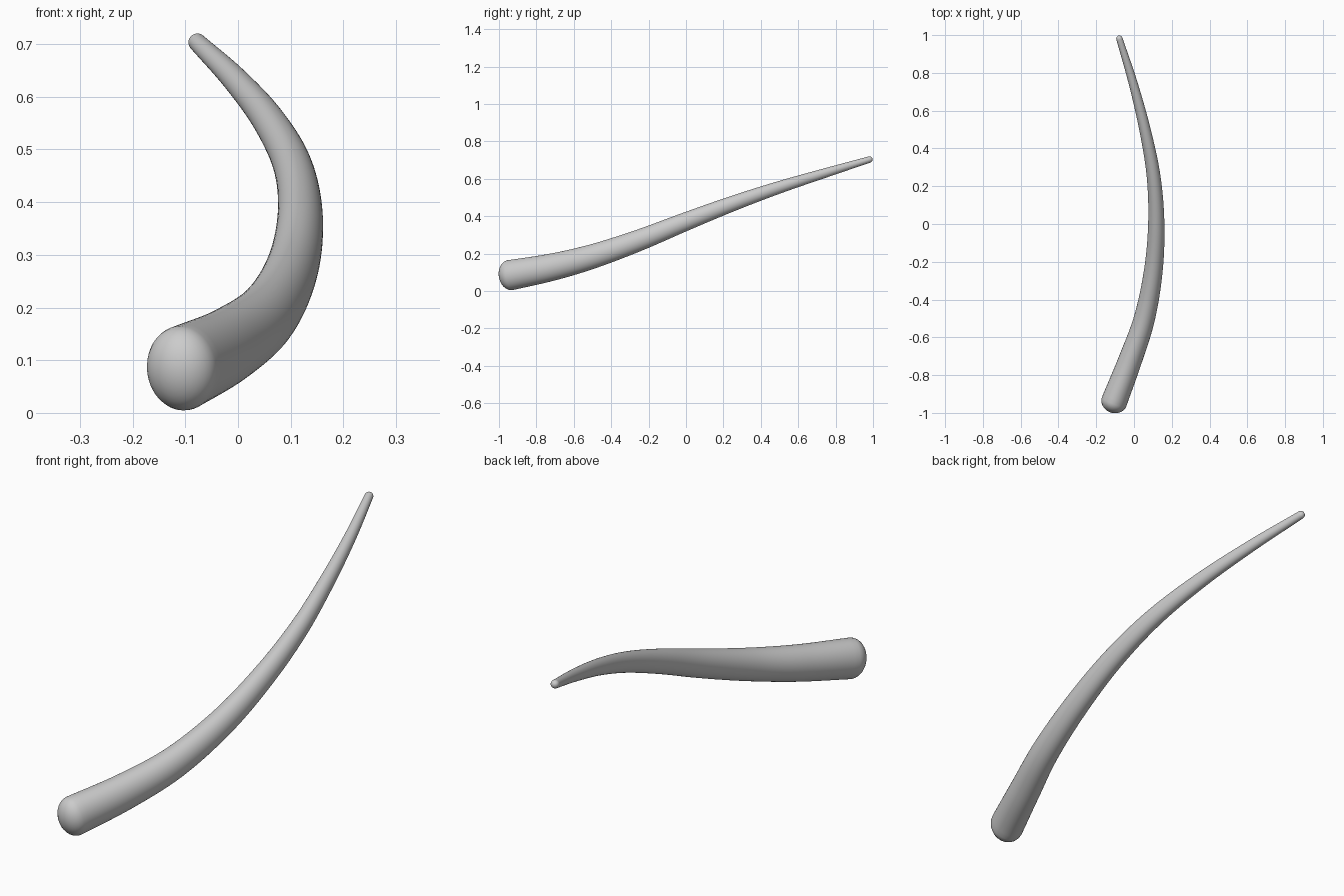
import bpy, bmesh, math
from mathutils import Vector

if "Cube" in bpy.data.objects:
    bpy.data.objects.remove(bpy.data.objects["Cube"])

# Centre line of the horn, thick end to tip
PATH = [Vector(p) for p in (
    (-0.105, -0.94, 0.085), (-0.02, -0.72, 0.127), (0.055, -0.5, 0.185),
    (0.102, -0.25, 0.272), (0.118, 0, 0.372), (0.104, 0.25, 0.468),
    (0.058, 0.5, 0.555), (-0.006, 0.75, 0.633), (-0.077, 0.98, 0.703))]
SIDES, STEPS, CAP = 48, 10, 8


def spline(points, steps):
    """Catmull-Rom samples through the points."""
    p = [2 * points[0] - points[1]] + points + [2 * points[-1] - points[-2]]
    out = []
    for i in range(1, len(p) - 2):
        a, b, c, d = p[i - 1:i + 3]
        for k in range(steps):
            t = k / steps
            out.append(0.5 * (2 * b + (c - a) * t + (2 * a - 5 * b + 4 * c - d) * t * t
                              + (3 * b - a - 3 * c + d) * t ** 3))
    return out + [points[-1]]


def radii(t):
    """Half width and half height along the horn."""
    return 0.069 + (0.017 - 0.069) * t, 0.081 + (0.017 - 0.081) * t


centres = spline(PATH, STEPS)
n = len(centres) - 1
bm = bmesh.new()


def ring(centre, tangent, w, h):
    side = tangent.cross(Vector((0, 0, 1))).normalized()
    up = side.cross(tangent)
    return [bm.verts.new(centre + side * w * math.cos(a) + up * h * math.sin(a))
            for a in (2 * math.pi * k / SIDES for k in range(SIDES))]


def tangent_at(i):
    return (centres[min(i + 1, n)] - centres[max(i - 1, 0)]).normalized()


# Rounded base, tapered body, rounded tip
rings = []
t0, t1 = tangent_at(0), tangent_at(n)
w0, h0 = radii(0)
w1, h1 = radii(1)
angles = [math.pi / 2 * k / CAP for k in range(1, CAP)]
for a in reversed(angles):
    rings.append(ring(centres[0] - t0 * 0.06 * math.sin(a), t0,
                      w0 * math.cos(a), h0 * math.cos(a)))
for i, c in enumerate(centres):
    rings.append(ring(c, tangent_at(i), *radii(i / n)))
for a in angles:
    rings.append(ring(centres[n] + t1 * 0.018 * math.sin(a), t1,
                      w1 * math.cos(a), h1 * math.cos(a)))
for r, s in zip(rings, rings[1:]):
    for k in range(SIDES):
        j = (k + 1) % SIDES
        bm.faces.new((r[k], r[j], s[j], s[k]))
for r, pole in ((rings[0], centres[0] - t0 * 0.06), (rings[-1], centres[n] + t1 * 0.018)):
    v = bm.verts.new(pole)
    for k in range(SIDES):
        bm.faces.new((r[k], r[(k + 1) % SIDES], v))
bmesh.ops.recalc_face_normals(bm, faces=bm.faces)
for f in bm.faces:
    f.smooth = True

mesh = bpy.data.meshes.new("horn")
bm.to_mesh(mesh)
bm.free()
bpy.context.collection.objects.link(bpy.data.objects.new("horn", mesh))
